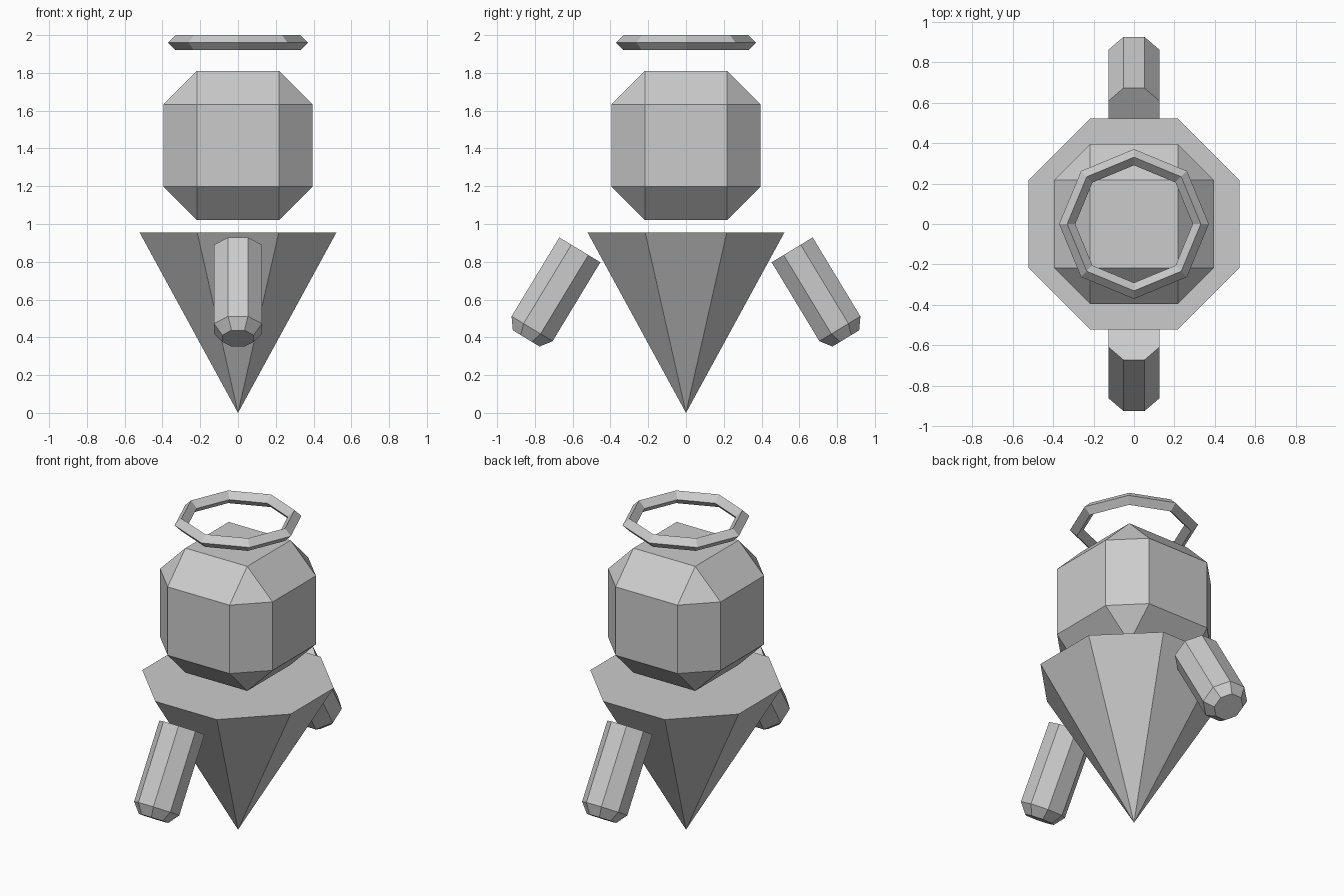
import bpy, bmesh
from math import pi, sin, cos, radians
from mathutils import Matrix

if "Cube" in bpy.data.objects:
    bpy.data.objects.remove(bpy.data.objects["Cube"])

SIDES = 8
FLAT = cos(pi / SIDES)  # flat-to-flat radius / corner radius


def turned(name, profile, matrix=Matrix()):
    """Closed octagonal solid from (flat radius, z) rings."""
    bm = bmesh.new()
    rings = []
    for r, z in profile:
        angles = [(i + 0.5) * 2 * pi / SIDES for i in range(SIDES)]
        rings.append([bm.verts.new((r / FLAT * cos(a), r / FLAT * sin(a), z)) for a in angles])
    for lo, hi in zip(rings, rings[1:]):
        for i in range(SIDES):
            j = (i + 1) % SIDES
            bm.faces.new((lo[i], lo[j], hi[j], hi[i]))
    bm.faces.new(rings[0][::-1])
    bm.faces.new(rings[-1])
    bmesh.ops.remove_doubles(bm, verts=bm.verts, dist=1e-4)
    bmesh.ops.recalc_face_normals(bm, faces=bm.faces)
    bm.transform(matrix)
    mesh = bpy.data.meshes.new(name)
    bm.to_mesh(mesh)
    bm.free()
    obj = bpy.data.objects.new(name, mesh)
    bpy.context.collection.objects.link(obj)
    return obj


# Body: inverted cone standing on its tip
turned("body", [(0, 0), (0.521, 0.955)])

# Arms: tilted stubs with a chamfered end, mirrored front to back
tilt = Matrix.Translation((0, 0.562, 0.863)) @ Matrix.Rotation(radians(31.2), 4, 'X')
arms = turned("arms", [(0.083, -0.548), (0.127, -0.488), (0.127, 0)], tilt)
mirror = arms.modifiers.new("Mirror", 'MIRROR')
mirror.use_axis = (False, True, False)

# Head: chamfered cube
bpy.ops.mesh.primitive_cube_add(size=0.79, location=(0, 0, 1.416))
head = bpy.context.object
head.name = "head"
bevel = head.modifiers.new("Bevel", 'BEVEL')
bevel.width = 0.178
bevel.segments = 1
bevel.offset_type = 'OFFSET'

# Halo: eight-sided ring with a diamond section
bpy.ops.mesh.primitive_torus_add(major_segments=8, minor_segments=4, major_radius=0.33,
                                 minor_radius=0.04, location=(0, 0, 1.96))
bpy.context.object.name = "halo"
